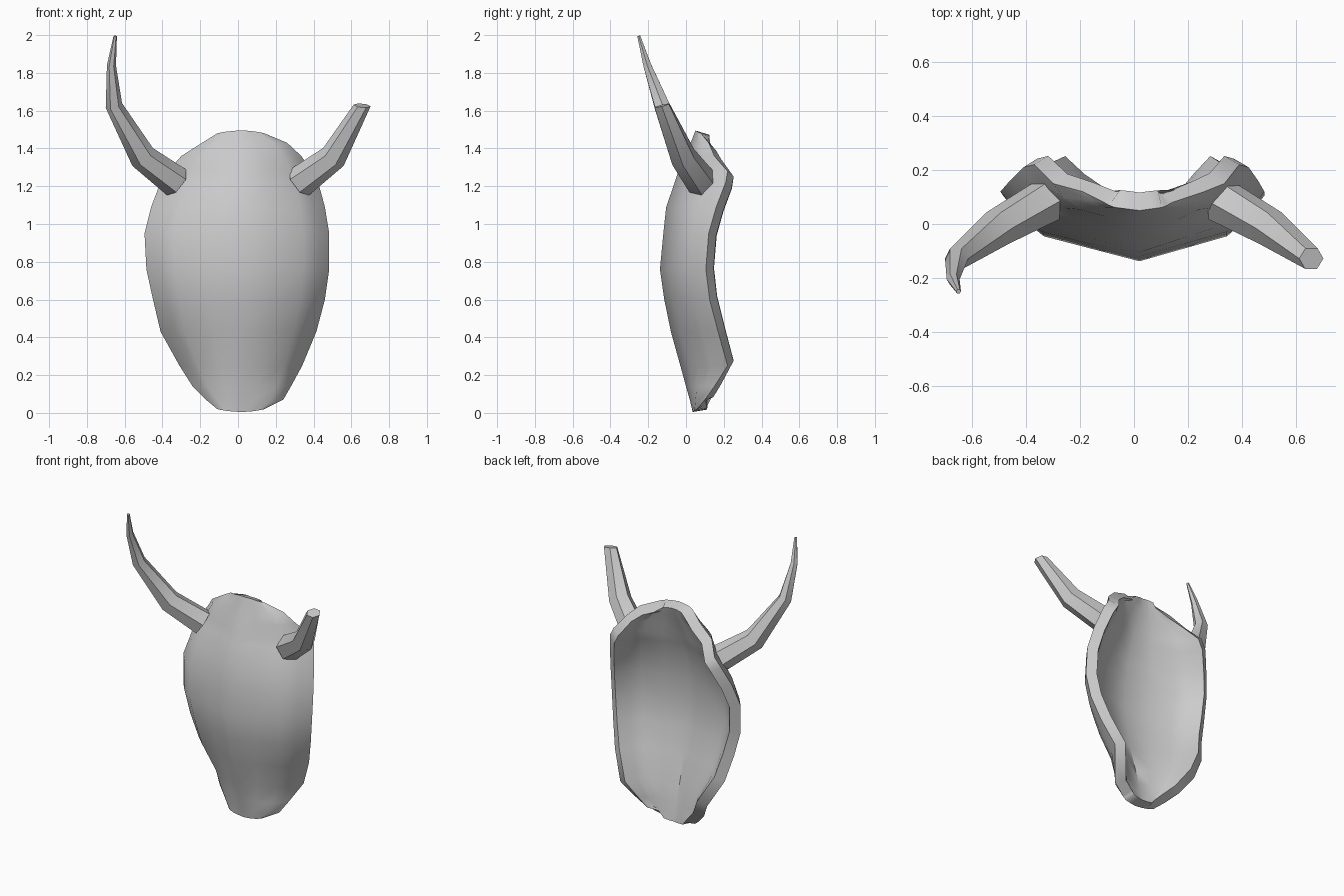
import bpy, bmesh, math
from mathutils import Vector

cube = bpy.data.objects.get("Cube")
if cube:
    bpy.data.objects.remove(cube, do_unlink=True)

grey = bpy.data.materials.new("plain grey")
grey.use_nodes = True
grey.diffuse_color = (0.6, 0.6, 0.6, 1)
grey.node_tree.nodes["Principled BSDF"].inputs["Base Color"].default_value = (0.6, 0.6, 0.6, 1)


def finish(bm, name):
    """Turn a bmesh into a shaded grey object."""
    mesh = bpy.data.meshes.new(name)
    bm.to_mesh(mesh)
    bm.free()
    mesh.materials.append(grey)
    obj = bpy.data.objects.new(name, mesh)
    bpy.context.collection.objects.link(obj)
    return obj


def smooth(obj, angle):
    bpy.ops.object.select_all(action='DESELECT')
    obj.select_set(True)
    bpy.context.view_layer.objects.active = obj
    bpy.ops.object.shade_smooth_by_angle(angle=math.radians(angle))


# Mask shell: rows of height, right edge, left edge, ridge depth, rim depth
ROWS = [
    (0.02, -0.11, 0.14, 0.035, 0.06), (0.07, -0.17, 0.24, 0.02, 0.10),
    (0.14, -0.24, 0.28, 0.00, 0.15), (0.25, -0.31, 0.34, -0.03, 0.22),
    (0.43, -0.41, 0.415, -0.08, 0.17), (0.60, -0.45, 0.46, -0.115, 0.125),
    (0.76, -0.485, 0.483, -0.138, 0.105), (0.95, -0.495, 0.483, -0.12, 0.12),
    (1.09, -0.46, 0.46, -0.105, 0.16), (1.22, -0.41, 0.425, -0.06, 0.21),
    (1.28, -0.37, 0.39, -0.04, 0.22), (1.36, -0.30, 0.335, -0.005, 0.15),
    (1.43, -0.19, 0.26, 0.025, 0.12), (1.48, -0.11, 0.14, 0.05, 0.08),
]
HALF = [(0, 0), (0.35, 0.19), (0.7, 0.38), (0.87, 0.66), (1, 1)]
COLUMNS = [(-u, p) for u, p in reversed(HALF[1:])] + HALF
RIDGE = 0.02

bm = bmesh.new()
grid = []
for k, (z, right, left, ridge, rim) in enumerate(ROWS):
    bulge = -0.015 if k == 0 else 0.015 if k == len(ROWS) - 1 else 0
    line = []
    for u, p in COLUMNS:
        side = left - RIDGE if u > 0 else RIDGE - right
        line.append(bm.verts.new((RIDGE + u * side, ridge + (rim - ridge) * p,
                                  z + bulge * (1 - u * u))))
    grid.append(line)
for low, high in zip(grid, grid[1:]):
    for i in range(len(COLUMNS) - 1):
        bm.faces.new((low[i], low[i + 1], high[i + 1], high[i]))
mask = finish(bm, "mask_shell")
shell = mask.modifiers.new("thickness", 'SOLIDIFY')
shell.thickness = 0.07
shell.offset = -1
bpy.context.view_layer.objects.active = mask
bpy.ops.object.modifier_apply(modifier=shell.name)
smooth(mask, 40)


def horn(name, path, end_normal=None):
    """Six-sided tapering tube along (x, y, z, radius) points."""
    bm = bmesh.new()
    points = [Vector(p[:3]) for p in path]
    rings = []
    for k, p in enumerate(points):
        before = (p - points[k - 1]).normalized() if k else Vector()
        after = (points[k + 1] - p).normalized() if k + 1 < len(points) else Vector()
        normal = (before + after).normalized()
        if end_normal and k + 1 == len(points):
            normal = Vector(end_normal).normalized()
        a = normal.cross(Vector((0, 1, 0))).normalized()
        b = normal.cross(a)
        rings.append([bm.verts.new(p + path[k][3] * (a * math.cos(t) + b * math.sin(t)))
                      for t in (math.tau * i / 6 for i in range(6))])
    for r, s in zip(rings, rings[1:]):
        for i in range(6):
            j = (i + 1) % 6
            bm.faces.new((r[i], r[j], s[j], s[i]))
    bm.faces.new(rings[0][::-1])
    bm.faces.new(rings[-1])
    bmesh.ops.recalc_face_normals(bm, faces=bm.faces)
    smooth(finish(bm, name), 45)


# Whole horn on the right, broken horn on the left
WHOLE = [(-0.325, 0.085, 1.22, 0.085), (-0.505, -0.015, 1.355, 0.072),
         (-0.657, -0.128, 1.627, 0.045), (-0.67, -0.205, 1.84, 0.024),
         (-0.65, -0.25, 1.995, 0.009)]
horn("right_horn", WHOLE)
BROKEN = [(-x, y, z, r) for x, y, z, r in WHOLE[:3]]
horn("left_horn_broken", BROKEN, (0.1, -0.25, 1))
